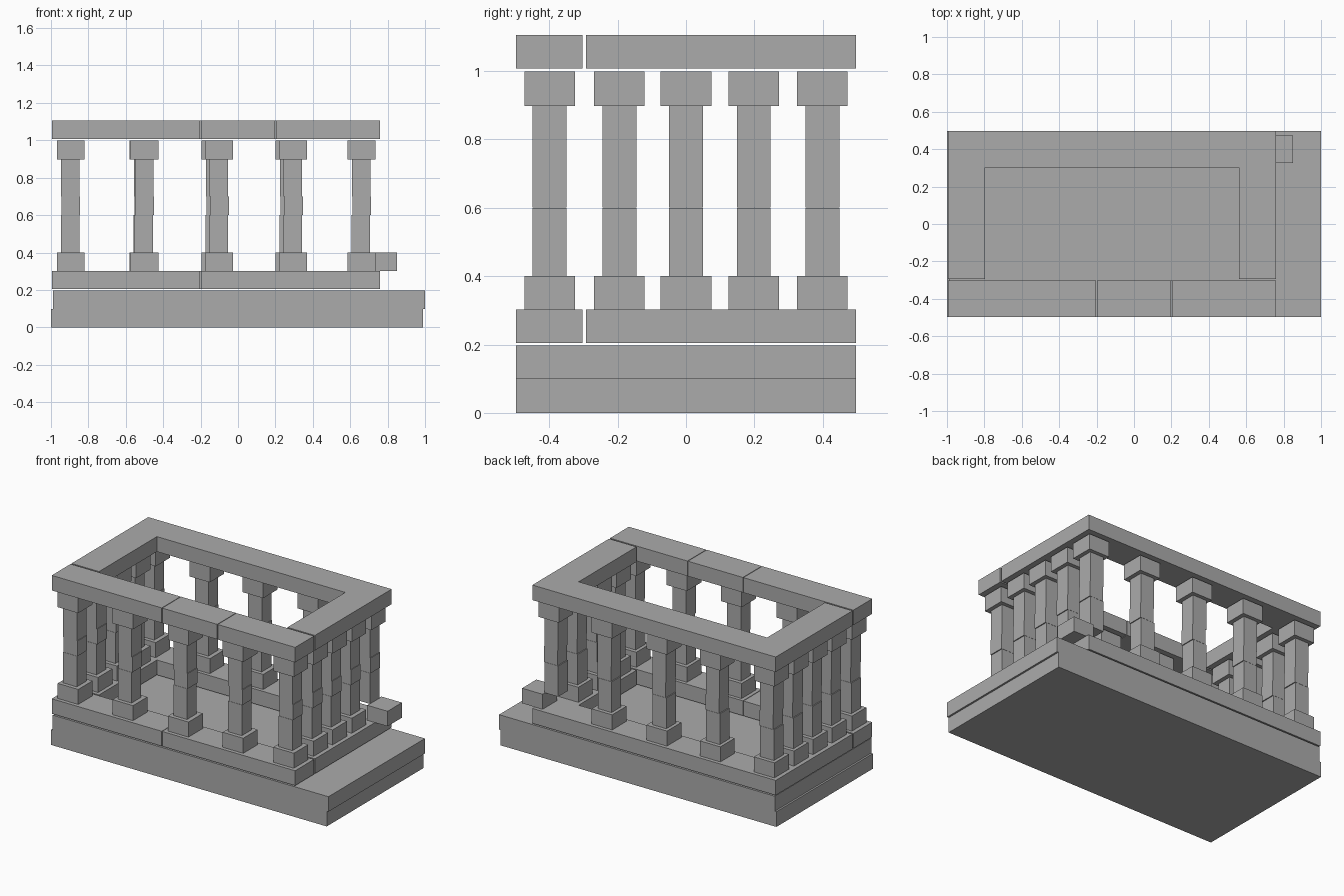
import bpy

if "Cube" in bpy.data.objects:
    bpy.data.objects.remove(bpy.data.objects["Cube"])

stone = bpy.data.materials.new("grey stone")
stone.diffuse_color = (0.41, 0.41, 0.41, 1)
stone.use_nodes = True
stone.node_tree.nodes["Principled BSDF"].inputs["Base Color"].default_value = stone.diffuse_color


def box(name, x0, x1, y0, y1, z0, z1):
    bpy.ops.mesh.primitive_cube_add(size=1)
    ob = bpy.context.object
    ob.name = name
    for v in ob.data.vertices:
        v.co = ((x0 + x1) / 2 + v.co.x * (x1 - x0),
                (y0 + y1) / 2 + v.co.y * (y1 - y0),
                (z0 + z1) / 2 + v.co.z * (z1 - z0))
    ob.data.materials.append(stone)
    return ob


def block(name, x, y, width, z0, z1):
    h = width / 2
    return box(name, x - h, x + h, y - h, y + h, z0, z1)


# Two offset foundation slabs
box("lower_base_slab", -1.0, 0.988, -0.497, 0.497, 0, 0.099)
box("upper_base_slab", -0.988, 1.0, -0.497, 0.497, 0.099, 0.197)


# Rectangular ring of beams, front side split into pieces
def ring(name, z0, z1, cuts):
    xs = [-0.995] + cuts + [0.76]
    g = 0.002
    for i in range(len(xs) - 1):
        box(name + "_front_beam", xs[i] + (g if i else 0),
            xs[i + 1] - (g if i < len(xs) - 2 else 0), -0.497, -0.303, z0, z1)
    box(name + "_left_beam", -0.995, -0.797, -0.293, 0.303, z0, z1)
    box(name + "_right_beam", 0.562, 0.76, -0.293, 0.303, z0, z1)
    box(name + "_back_beam", -0.995, 0.76, 0.303, 0.497, z0, z1)


ring("lower", 0.205, 0.302, [-0.2])
ring("upper", 1.008, 1.106, [-0.2, 0.2])


# Column: plinth, three slightly shifted shaft blocks, capital
def column(x, y, plinth_shift=0.0):
    block("plinth", x + plinth_shift, y, 0.148, 0.302, 0.4)
    for z0, z1, dx in ((0.4, 0.6, -0.003), (0.601, 0.7, 0.002), (0.7, 0.897, -0.002)):
        block("shaft_block", x + dx, y, 0.099, z0, z1)
    block("capital", x, y, 0.148, 0.897, 0.998)


for cx in (-0.895, -0.5, -0.1, 0.295, 0.66):
    column(cx, -0.399)
for cx in (-0.895, -0.505, -0.12, 0.275):
    column(cx, 0.399)
# Back right corner column has a displaced plinth
column(0.66, 0.399, 0.117)
for cx in (-0.895, 0.66):
    for cy in (-0.195, 0.0, 0.198):
        column(cx, cy)
